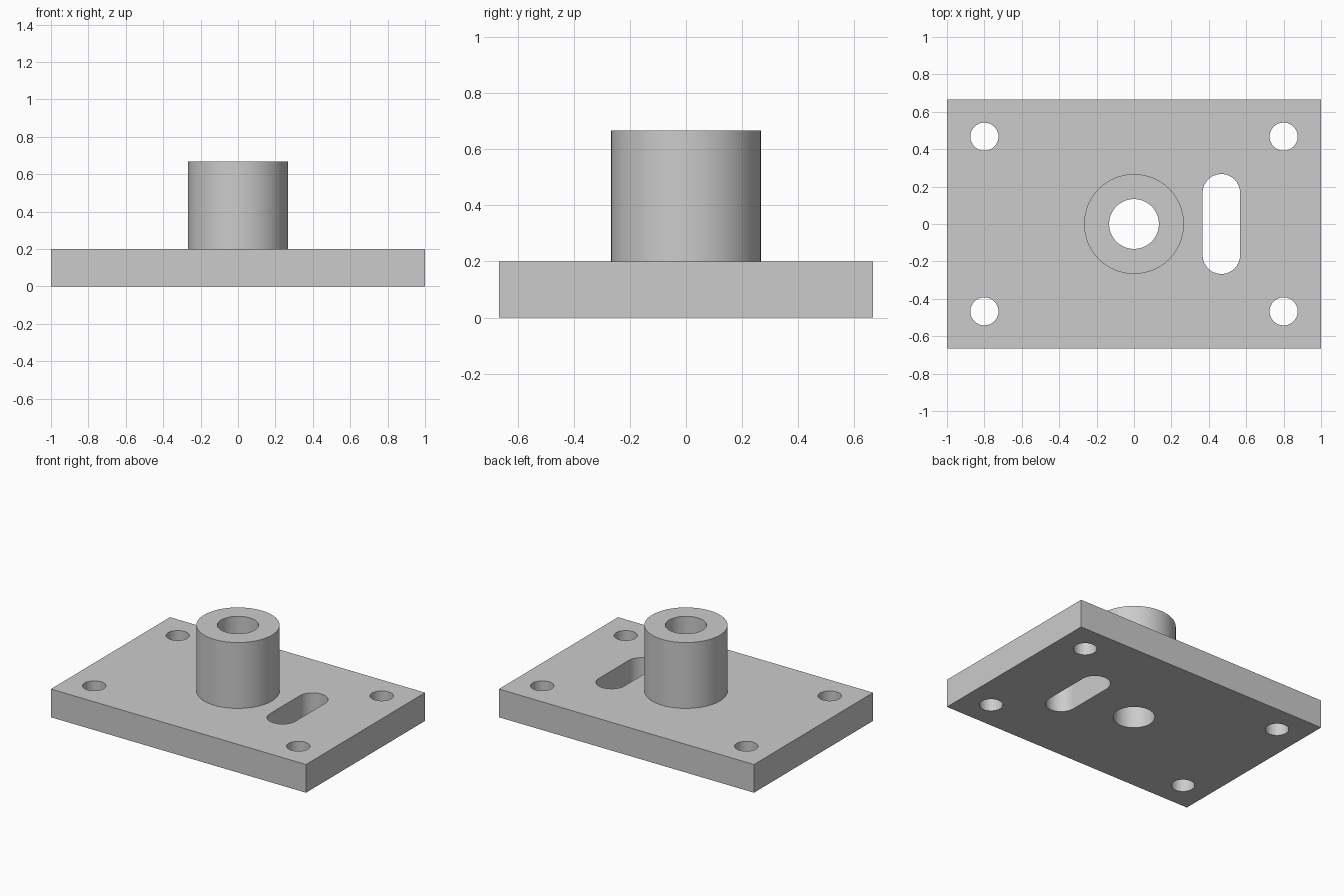
import bpy
import bmesh
from math import pi, cos, sin

if "Cube" in bpy.data.objects:
    bpy.data.objects.remove(bpy.data.objects["Cube"], do_unlink=True)

WIDTH, DEPTH, THICK, TOP = 2.0, 4 / 3, 0.2, 2 / 3
SEGMENTS = 64

grey = bpy.data.materials.new("machined_grey")
grey.use_nodes = True
grey.diffuse_color = (0.6, 0.6, 0.6, 1)
grey.node_tree.nodes["Principled BSDF"].inputs["Base Color"].default_value = grey.diffuse_color


def arc(cx, cy, radius, start, sweep, steps):
    return [(cx + radius * cos(start + sweep * i / steps),
             cy + radius * sin(start + sweep * i / steps)) for i in range(steps)]


def circle(cx, cy, radius):
    return arc(cx, cy, radius, 0, 2 * pi, SEGMENTS)


def slot(cx, cy, radius, half_length):
    # Vertical slot: two half circles joined by straight sides
    offset = half_length - radius
    half = SEGMENTS // 2
    return (arc(cx, cy + offset, radius, 0, pi, half) + [(cx - radius, cy + offset)]
            + arc(cx, cy - offset, radius, pi, pi, half) + [(cx + radius, cy - offset)])


def prism(name, outline, z0, z1):
    bm = bmesh.new()
    face = bm.faces.new([bm.verts.new((x, y, z0)) for x, y in outline])
    new = bmesh.ops.extrude_face_region(bm, geom=[face])["geom"]
    verts = [v for v in new if isinstance(v, bmesh.types.BMVert)]
    bmesh.ops.translate(bm, verts=verts, vec=(0, 0, z1 - z0))
    bmesh.ops.recalc_face_normals(bm, faces=bm.faces)
    mesh = bpy.data.meshes.new(name)
    bm.to_mesh(mesh)
    bm.free()
    mesh.materials.append(grey)
    obj = bpy.data.objects.new(name, mesh)
    bpy.context.collection.objects.link(obj)
    return obj


def combine(body, tool, operation):
    # Apply the boolean, then discard the tool solid
    tool.hide_render = True
    mod = body.modifiers.new(tool.name, "BOOLEAN")
    mod.operation, mod.solver, mod.object = operation, "EXACT", tool
    bpy.context.view_layer.objects.active = body
    bpy.ops.object.modifier_apply(modifier=mod.name)
    bpy.data.objects.remove(tool, do_unlink=True)


# Base plate with the central boss fused on
x, y = WIDTH / 2, DEPTH / 2
body = prism("flanged_base_plate", [(-x, -y), (x, -y), (x, y), (-x, y)], 0, THICK)
combine(body, prism("boss", circle(0, 0, 0.267), THICK / 2, TOP), "UNION")

# Through openings: bore, side slot and four corner bolt holes
openings = [("bore", circle(0, 0, 0.133)), ("slot", slot(0.467, 0, 0.1, 0.267))]
openings += [("bolt_hole", circle(sx * 0.8, sy * 0.467, 0.075))
             for sx in (-1, 1) for sy in (-1, 1)]
for name, outline in openings:
    combine(body, prism(name, outline, -0.1, 1), "DIFFERENCE")

# Smooth round walls, crisp rims
bpy.ops.object.select_all(action="DESELECT")
body.select_set(True)
bpy.context.view_layer.objects.active = body
bpy.ops.object.shade_smooth_by_angle()
